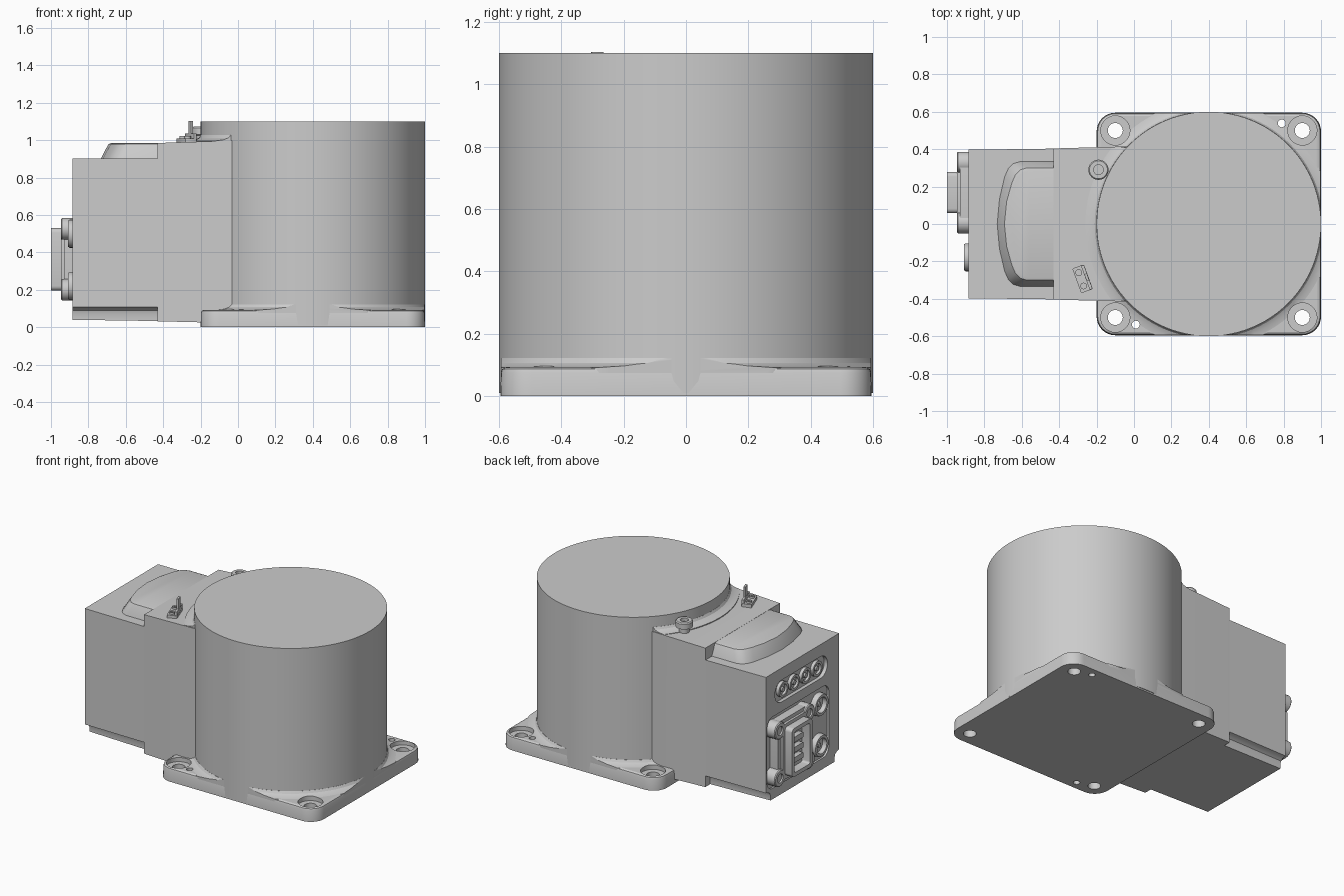
import bpy, bmesh, math
from mathutils import Vector

cube = bpy.data.objects.get("Cube")
if cube:
    bpy.data.objects.remove(cube, do_unlink=True)

grey = bpy.data.materials.new("casting_grey")
grey.use_nodes = True
COLOR = (0.6, 0.6, 0.6, 1)
grey.diffuse_color = COLOR
grey.node_tree.nodes["Principled BSDF"].inputs["Base Color"].default_value = COLOR
parts = []

# Helpers
def up(p, q, h):
    return Vector((p, q, h))

def rear(p, q, h):
    return Vector((h, p, q))

def skin(name, loops, closed=False):
    """Bridge equal-length loops into a solid, capped or joined end to end."""
    bm = bmesh.new()
    rows = [[bm.verts.new(p) for p in loop] for loop in loops]
    n = len(rows[0])
    pairs = list(zip(rows, rows[1:] + rows[:1] if closed else rows[1:]))
    for a, b in pairs:
        for i in range(n):
            j = (i + 1) % n
            bm.faces.new((a[i], a[j], b[j], b[i]))
    if not closed:
        bm.faces.new(rows[0])
        bm.faces.new(rows[-1])
    bmesh.ops.recalc_face_normals(bm, faces=bm.faces)
    mesh = bpy.data.meshes.new(name)
    bm.to_mesh(mesh)
    bm.free()
    mesh.materials.append(grey)
    ob = bpy.data.objects.new(name, mesh)
    bpy.context.collection.objects.link(ob)
    parts.append(ob)
    return ob

def prism(name, outline, lo, hi, frame=up):
    return skin(name, [[frame(p, q, h) for p, q in outline] for h in (lo, hi)])

def lathe(name, profile, centre, frame=up, n=32, closed=False):
    """Turn (radius, height) pairs about an axis through centre."""
    angles = [2 * math.pi * i / n for i in range(n)]
    return skin(name, [[frame(centre[0] + r * math.cos(a), centre[1] + r * math.sin(a), h)
                        for a in angles] for r, h in profile], closed)

def rounded(cx, cy, hx, hy, r, n=8):
    pts = []
    for k, (sx, sy) in enumerate(((1, 1), (-1, 1), (-1, -1), (1, -1))):
        for i in range(n + 1):
            a = math.pi / 2 * (k + i / n)
            pts.append((cx + sx * (hx - r) + r * math.cos(a), cy + sy * (hy - r) + r * math.sin(a)))
    return pts

def boolean(ob, tools, op="DIFFERENCE"):
    for tool in tools:
        mod = ob.modifiers.new("cut", "BOOLEAN")
        mod.operation, mod.object, mod.solver = op, tool, "EXACT"
        with bpy.context.temp_override(object=ob, active_object=ob):
            bpy.ops.object.modifier_apply(modifier="cut")

def discard(tools):
    for tool in tools:
        parts.remove(tool)
        bpy.data.objects.remove(tool, do_unlink=True)

CX = 0.4  # axis of the drum

# Drum
lathe("drum", [(0.6, 0.01), (0.6, 1.1)], (CX, 0), n=96)

# Mounting plate with softened upper edge
plate = skin("mounting_plate", [[up(p, q, z) for p, q in rounded(CX, 0, 0.6 - e, 0.595 - e, 0.1 - e)]
                                for e, z in ((0, 0), (0.002, 0.075), (0.006, 0.087), (0.018, 0.093))])

# Concave fillets where the drum meets the plate and the rear housing
def fillet(name, z, clip):
    ring = lathe(name, [(0.58, z - 0.02), (0.66, z - 0.02), (0.66, z), (0.63, z + 0.005),
                        (0.61, z + 0.015), (0.601, z + 0.03), (0.58, z + 0.03)], (CX, 0), n=96, closed=True)
    boolean(ring, [clip], "INTERSECT")
    discard([clip])
    return ring

foot = fillet("drum_foot_fillet", 0.092, prism("clip", rounded(CX, 0, 0.598, 0.593, 0.1), 0.04, 0.2))
fillet("drum_top_fillet", 0.997, prism("clip", [(-0.4, -0.41), (0, -0.41), (0, 0.41), (-0.4, 0.41)], 0.9, 1.1))

# Counterbored corner holes and two dowel holes
holes = []
for sx in (-1, 1):
    for sy in (-1, 1):
        holes.append(lathe("hole", [(0.04, -0.1), (0.04, 0.065), (0.078, 0.065), (0.078, 0.2)],
                           (CX + sx * 0.5, sy * 0.5)))
    holes.append(lathe("hole", [(0.021, -0.1), (0.021, 0.2)], (CX + sx * 0.39, sx * 0.538), n=20))
boolean(plate, holes)
boolean(foot, holes)
discard(holes)

# Neck between the drum and the rear housing
neck = [(-0.43, 0.404, 0.032, 0.985), (-0.03, 0.415, 0.022, 0.998), (0.2, 0.415, 0.022, 0.998)]
skin("neck", [[Vector((x, s * w, z)) for s, z in ((1, lo), (1, hi), (-1, hi), (-1, lo))]
              for x, w, lo, hi in neck])

# Rear housing with concave steps along both lower edges
def housing_loop(x, w, lo):
    half = [(w - 0.05, lo), (w - 0.05, 0.07), (w - 0.043, 0.09), (w - 0.025, 0.103), (w, 0.108), (w, 0.903)]
    return [Vector((x, y, z)) for y, z in half] + [Vector((x, -y, z)) for y, z in reversed(half)]

housing = skin("rear_housing", [housing_loop(-0.885, 0.397, 0.04), housing_loop(-0.42, 0.403, 0.033)])
recesses = [prism("recess", rounded(0.015, 0.745, 0.285, 0.075, 0.074), -0.86, -1, rear),
            prism("recess", rounded(0.05, 0.36, 0.335, 0.245, 0.06), -0.872, -1, rear)]
boolean(housing, recesses)
discard(recesses)

# Raised hump on the housing
def hump_loop(w, back, z):
    half = [(-0.41, w), (back + 0.12, w), (back + 0.085, w - 0.01), (back + 0.06, w - 0.035),
            (back + 0.04, w - 0.08), (back + 0.012, w * 0.4)]
    return [up(x, y, z) for x, y in half] + [up(back, 0, z)] + [up(x, -y, z) for x, y in reversed(half)]

skin("housing_hump", [hump_loop(0.335, -0.735, 0.89), hump_loop(0.332, -0.73, 0.908),
                      hump_loop(0.3, -0.693, 0.979), hump_loop(0.285, -0.68, 0.984)])

# Row of four small ports
for i in range(4):
    lathe("small_port", [(0.052, -0.85), (0.052, -0.882), (0.036, -0.882), (0.036, -0.865), (0.016, -0.865),
                         (0.016, -0.88)], (0.2 - i * 0.123, 0.745), rear, 20)

# Two round sockets
for z in (0.5, 0.22):
    lathe("round_socket", [(0.075, -0.86), (0.075, -0.9), (0.07, -0.908), (0.052, -0.908), (0.052, -0.876),
                           (0.015, -0.876), (0.015, -0.89)], (-0.178, z), rear, 28)

# Power connector: flange, corner screws and hollow shroud
YC, ZC = 0.168, 0.363
prism("connector_flange", rounded(YC, ZC, 0.165, 0.215, 0.03), -0.86, -0.93, rear)
for sy in (-1, 1):
    for sz in (-1, 1):
        lathe("connector_screw", [(0.058, -0.86), (0.058, -0.94), (0.052, -0.946), (0.03, -0.946),
                                  (0.03, -0.935)], (YC + sy * 0.16, ZC + sz * 0.163), rear, 24)
shroud = [(0.13, 0.19, 0.03, -0.92), (0.13, 0.19, 0.03, -0.946), (0.11, 0.167, 0.025, -0.946),
          (0.11, 0.167, 0.025, -1), (0.085, 0.14, 0.015, -1), (0.085, 0.14, 0.015, -0.94)]
skin("connector_shroud", [[rear(p, q, x) for p, q in rounded(YC, ZC, a, b, r, 4)] for a, b, r, x in shroud])
for z in (0.29, 0.36, 0.43):
    prism("connector_contact", rounded(YC, z, 0.05, 0.018, 0.005, 2), -0.93, -0.975, rear)

# Vent knob on the neck
lathe("vent_knob", [(0.032, 0.97), (0.032, 1.025), (0.054, 1.03), (0.054, 1.065), (0.048, 1.072),
                    (0.026, 1.072), (0.026, 1.05)], (-0.19, 0.29), n=32)

# Small angle bracket with two screws and an upright tab
bracket = [prism("bracket_base", rounded(0, 0, 0.033, 0.07, 0.006, 2), 0.98, 1.01),
           prism("bracket_rib", rounded(0.024, 0, 0.008, 0.068, 0.003, 2), 1.0, 1.035),
           prism("bracket_tab", rounded(0.024, 0, 0.007, 0.02, 0.003, 2), 1.0, 1.104)]
for y in (-0.038, 0.038):
    bracket.append(lathe("bracket_screw", [(0.018, 1.0), (0.018, 1.022), (0.009, 1.022), (0.009, 1.014)],
                         (-0.008, y), n=16))
for ob in bracket:
    ob.location = (-0.275, -0.293, 0)
    ob.rotation_euler.z = math.radians(20)

# Smooth curved faces, keep hard edges
bpy.ops.object.select_all(action="DESELECT")
for ob in parts:
    ob.select_set(True)
bpy.context.view_layer.objects.active = parts[0]
bpy.ops.object.shade_smooth_by_angle(angle=math.radians(32))
